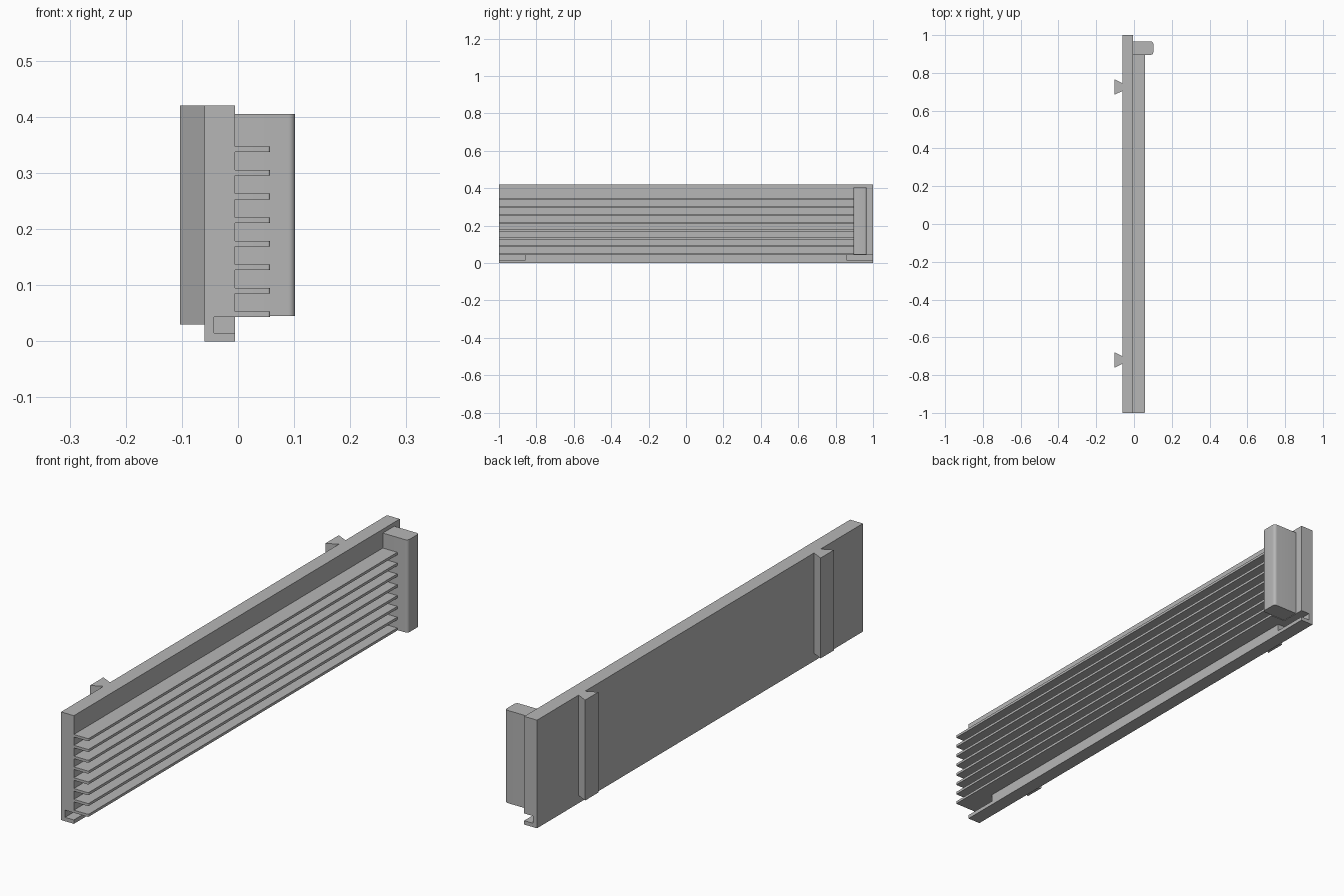
import bpy
import bmesh

cube = bpy.data.objects.get("Cube")
if cube:
    bpy.data.objects.remove(cube, do_unlink=True)

grey = bpy.data.materials.new("plain grey")
grey.use_nodes = True
grey.diffuse_color = (0.47, 0.47, 0.47, 1)
grey.node_tree.nodes["Principled BSDF"].inputs["Base Color"].default_value = grey.diffuse_color


def prism(name, outline, z0, z1, round_corners=(), radius=0.0):
    """Extrude an xy outline upward, rounding the chosen upright corners."""
    bm = bmesh.new()
    base = bm.faces.new([bm.verts.new((x, y, z0)) for x, y in outline])
    extruded = bmesh.ops.extrude_face_region(bm, geom=[base])["geom"]
    top = [v for v in extruded if isinstance(v, bmesh.types.BMVert)]
    bmesh.ops.translate(bm, verts=top, vec=(0, 0, z1 - z0))
    bmesh.ops.recalc_face_normals(bm, faces=bm.faces)
    if round_corners:
        spots = [outline[i] for i in round_corners]
        edges = [e for e in bm.edges
                 if abs(e.verts[0].co.z - e.verts[1].co.z) > (z1 - z0) / 2
                 and any(abs(e.verts[0].co.x - x) + abs(e.verts[0].co.y - y) < 1e-4
                         for x, y in spots)]
        bmesh.ops.bevel(bm, geom=edges, offset=radius, segments=6,
                        profile=0.5, affect='EDGES')
    mesh = bpy.data.meshes.new(name)
    bm.to_mesh(mesh)
    bm.free()
    mesh.materials.append(grey)
    obj = bpy.data.objects.new(name, mesh)
    bpy.context.collection.objects.link(obj)
    if round_corners:
        bpy.ops.object.select_all(action='DESELECT')
        obj.select_set(True)
        bpy.context.view_layer.objects.active = obj
        bpy.ops.object.shade_smooth_by_angle()
    return obj


def rect(x0, x1, y0, y1):
    return [(x0, y0), (x1, y0), (x1, y1), (x0, y1)]


FACE = -0.005   # front plane of the panel
BACK = -0.06    # rear plane of the panel

# Back panel with a notch low down at each end
panel = prism("back_panel", rect(BACK, FACE, -1, 1), 0, 0.42)
for side, y0, y1 in (("front", -1.1, -0.86), ("rear", 0.86, 1.1)):
    cutter = prism(side + "_notch_cutter", rect(-0.043, 0.05, y0, y1), 0.015, 0.043)
    cutter.hide_render = True
    cutter.hide_viewport = True
    cutter.display_type = 'WIRE'
    cut = panel.modifiers.new(side + "_notch", 'BOOLEAN')
    cut.operation = 'DIFFERENCE'
    cut.solver = 'EXACT'
    cut.object = cutter

# Row of thin horizontal slats, rounded at the free corner
for i in range(8):
    z = 0.043 + i * 0.042
    prism(f"slat_{i + 1}", rect(FACE, 0.057, -1, 0.896), z, z + 0.01, (1,), 0.004)

# Upright end block with rounded outer edges
prism("end_block", rect(FACE, 0.102, 0.896, 0.966), 0.045, 0.405, (1, 2), 0.012)

# Dovetail rails on the rear
for name, y in (("front_rail", -0.72), ("rear_rail", 0.725)):
    prism(name, [(BACK, y - 0.02), (BACK, y + 0.02),
                 (-0.103, y + 0.041), (-0.103, y - 0.041)], 0.03, 0.42)
